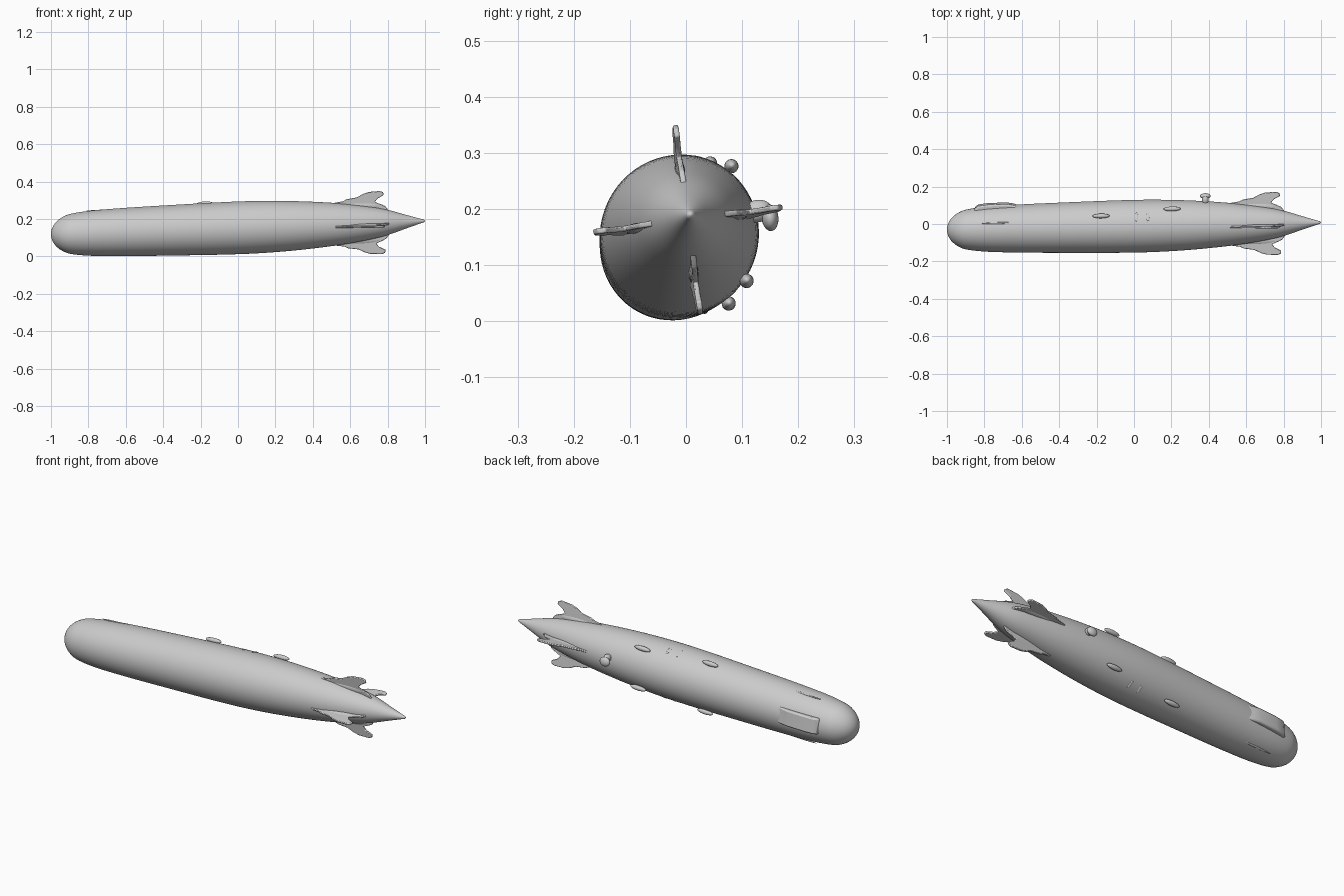
import bpy, bmesh
from math import sin, cos, pi, radians
from mathutils import Vector, Matrix

if "Cube" in bpy.data.objects:
    bpy.data.objects.remove(bpy.data.objects["Cube"])

grey = bpy.data.materials.new("hull grey")
grey.use_nodes = True
COLOUR = (0.6, 0.6, 0.6, 1)
grey.diffuse_color = COLOUR
grey.node_tree.nodes["Principled BSDF"].inputs["Base Color"].default_value = COLOUR

ROLL = radians(7.5)  # the keel side points to +y, rolled slightly upwards


def frame(x, angle=0.0):
    """Frame at station x on the tilted axis: X along, Y outwards, Z sideways."""
    place = Matrix.Translation((x, 0.02 * x - 0.012, 0.037 * x + 0.153))
    tilt = Matrix.Rotation(0.02, 4, 'Z') @ Matrix.Rotation(-0.037, 4, 'Y')
    return place @ tilt @ Matrix.Rotation(ROLL + angle, 4, 'X')


def finish(bm, name, smooth=40):
    bmesh.ops.recalc_face_normals(bm, faces=bm.faces)
    mesh = bpy.data.meshes.new(name)
    bm.to_mesh(mesh)
    bm.free()
    mesh.materials.append(grey)
    ob = bpy.data.objects.new(name, mesh)
    bpy.context.collection.objects.link(ob)
    bpy.ops.object.select_all(action='DESELECT')
    ob.select_set(True)
    bpy.context.view_layer.objects.active = ob
    bpy.ops.object.shade_smooth_by_angle(angle=radians(smooth))
    return ob


def spline(points, steps):
    """Smooth profile through (x, radius) points."""
    pts = [Vector(p) for p in points]
    pts = [2 * pts[0] - pts[1]] + pts + [2 * pts[-1] - pts[-2]]
    out = []
    for a, b, c, d in zip(pts, pts[1:], pts[2:], pts[3:]):
        for i in range(steps):
            t = i / steps
            out.append(0.5 * (2 * b + (c - a) * t + (2 * a - 5 * b + 4 * c - d) * t * t
                              + (3 * b - a - 3 * c + d) * t ** 3))
    return out + [pts[-2]]


def plate(name, outline, half_width, mat, bevel, top=1.0):
    """Outline of (x, outward) points, extruded sideways."""
    bm = bmesh.new()
    axis_x = mat.translation.x
    sides = [[bm.verts.new(mat @ Vector((x - axis_x, r, s * half_width)))
              for x, r in outline] for s in (-1, 1)]
    bm.faces.new(sides[0])
    bm.faces.new(sides[1][::-1])
    n = len(outline)
    for i in range(n):
        j = (i + 1) % n
        bm.faces.new((sides[0][i], sides[0][j], sides[1][j], sides[1][i]))
    ob = finish(bm, name)
    mod = ob.modifiers.new("soft edges", 'BEVEL')
    mod.width, mod.segments = bevel, 2
    return ob


def ellipsoid(name, x, angle, r, size):
    bm = bmesh.new()
    mat = frame(x, angle) @ Matrix.Translation((0, r, 0)) @ Matrix.Diagonal((*size, 1))
    bmesh.ops.create_uvsphere(bm, u_segments=24, v_segments=14, radius=1, matrix=mat)
    return finish(bm, name, 80)


# Hull: revolved profile, blunt nose and pointed tail
nose = [(-cos(a) * 0.15 - 0.85, sin(a) * 0.112)
        for a in (0.05, 0.2, 0.4, 0.65, 0.95, 1.3)]
body = [(-0.78, 0.121), (-0.6, 0.129), (-0.4, 0.134), (-0.1, 0.14), (0.1, 0.14),
        (0.3, 0.132), (0.5, 0.116), (0.65, 0.097), (0.78, 0.073), (0.9, 0.036),
        (0.97, 0.014), (0.993, 0.007), (1.0, 0.001)]
SIDES = 64
bm = bmesh.new()
rings = []
for x, r in spline(nose + body, 4):
    mat = frame(x)
    rings.append([bm.verts.new(mat @ Vector((0, r * cos(2 * pi * k / SIDES),
                                             r * sin(2 * pi * k / SIDES))))
                  for k in range(SIDES)])
for a, b in zip(rings, rings[1:]):
    for k in range(SIDES):
        m = (k + 1) % SIDES
        bm.faces.new((a[k], a[m], b[m], b[k]))
bm.faces.new(rings[0])
bm.faces.new(rings[-1])
finish(bm, "hull", 60)

# Four tail fins with a rudder lobe at the rear
fin = [(0.5, 0.07), (0.5, 0.112), (0.565, 0.122), (0.585, 0.132), (0.64, 0.14),
       (0.675, 0.158), (0.705, 0.167), (0.765, 0.17), (0.782, 0.162), (0.784, 0.148),
       (0.75, 0.13), (0.735, 0.112), (0.79, 0.088), (0.81, 0.06), (0.8, 0.03)]
for k, side in enumerate(("keel", "upper", "crown", "lower")):
    plate(side + "_fin", fin, 0.005, frame(0.65, k * pi / 2), 0.003)
    ellipsoid(side + "_fin_root", 0.65, k * pi / 2, 0.09, (0.13, 0.022, 0.009))

# Control car under the nose
car = [(-0.85, 0.08), (-0.85, 0.116), (-0.83, 0.13), (-0.78, 0.136), (-0.68, 0.138),
       (-0.645, 0.132), (-0.6, 0.118), (-0.6, 0.08)]
plate("control_car", car, 0.042, frame(-0.72), 0.008)

# Engine pods and low fairings, mirrored about the keel
for s, side in ((1, "upper"), (-1, "lower")):
    ellipsoid(side + "_front_engine", -0.17, s * radians(59), 0.147, (0.046, 0.0125, 0.0125))
    ellipsoid(side + "_rear_engine", 0.21, s * radians(45), 0.146, (0.046, 0.0125, 0.0125))
    ellipsoid(side + "_nose_rail", -0.71, s * radians(68), 0.124, (0.1, 0.004, 0.005))
    for x in (0.02, 0.08):
        ellipsoid(side + "_hull_rib", x, s * radians(62), 0.139, (0.008, 0.003, 0.025))

# Rear engine pod on its strut
ellipsoid("tail_engine_strut", 0.385, radians(5), 0.135, (0.018, 0.026, 0.02))
ellipsoid("tail_engine", 0.385, radians(-1), 0.155, (0.029, 0.015, 0.024))
